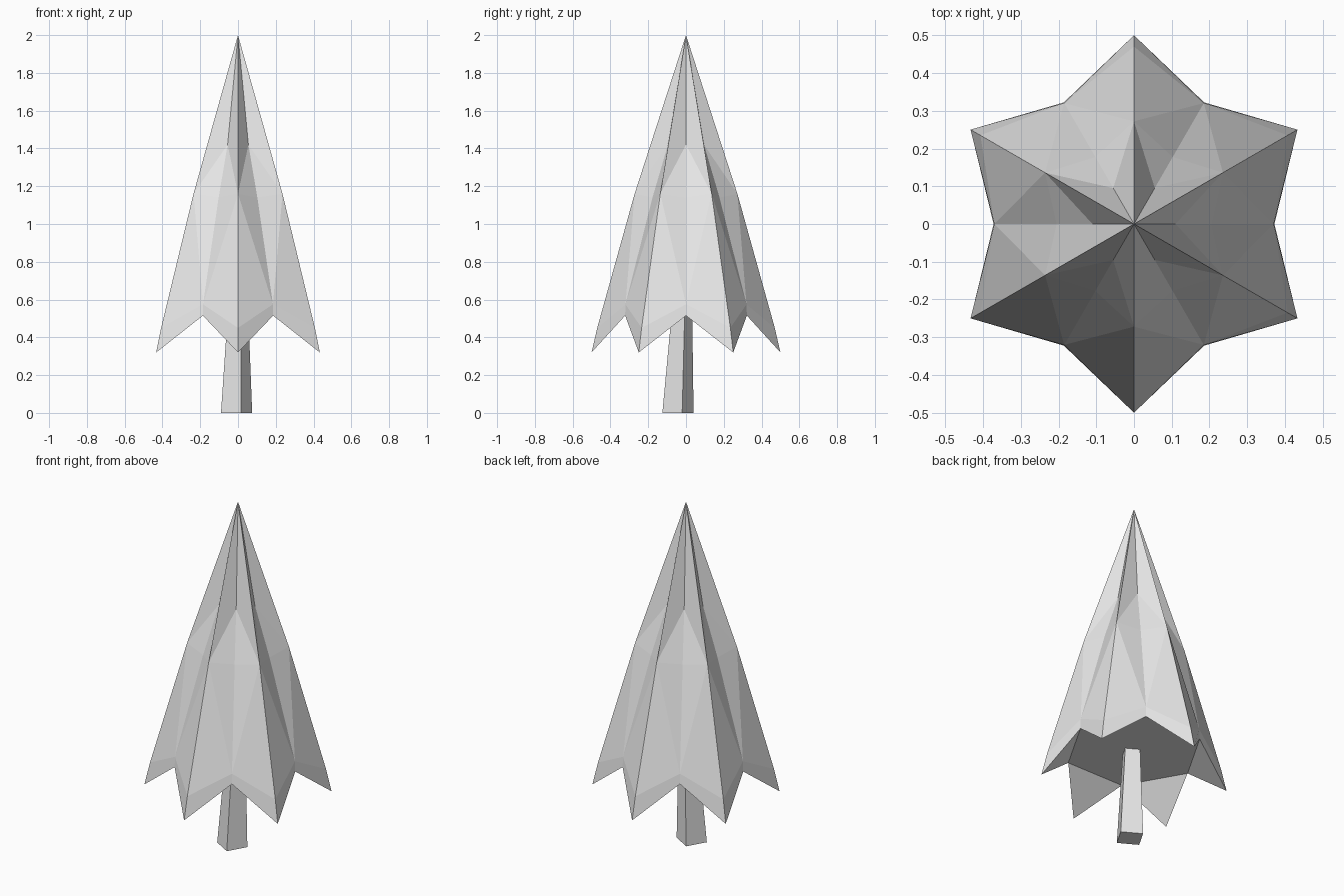
import bpy, bmesh, math

if "Cube" in bpy.data.objects:
    bpy.data.objects.remove(bpy.data.objects["Cube"], do_unlink=True)

grey = bpy.data.materials.new("plain_grey")
grey.use_nodes = True
COLOUR = (0.8, 0.8, 0.8, 1)
grey.diffuse_color = COLOUR
grey.node_tree.nodes["Principled BSDF"].inputs["Base Color"].default_value = COLOUR


def polar(radius, degrees, z, centre=(0, 0)):
    a = math.radians(degrees)
    return (centre[0] + radius * math.cos(a), centre[1] + radius * math.sin(a), z)


def finish(bm, name):
    bmesh.ops.recalc_face_normals(bm, faces=bm.faces[:])
    mesh = bpy.data.meshes.new(name)
    bm.to_mesh(mesh)
    bm.free()
    mesh.materials.append(grey)
    obj = bpy.data.objects.new(name, mesh)
    bpy.context.collection.objects.link(obj)
    return obj


def ring(bm, radius, z, start):
    return [bm.verts.new(polar(radius, start + 60 * i, z)) for i in range(6)]


# Foliage: six folded points, with ridges and valleys meeting at the top
bm = bmesh.new()
apex = bm.verts.new((0, 0, 2))
tip = ring(bm, 0.5, 0.32, 30)
hem = ring(bm, 0.47, 0.45, 30)
ridge = ring(bm, 0.272, 1.16, 30)
notch = ring(bm, 0.372, 0.515, 0)
fold = ring(bm, 0.37, 0.575, 0)
valley_mid = ring(bm, 0.205, 1.14, 0)
valley_top = ring(bm, 0.11, 1.42, 0)

for i in range(6):
    # each ridge has a valley on either side
    for j in (i, (i + 1) % 6):
        bm.faces.new((apex, valley_top[j], ridge[i]))
        bm.faces.new((valley_top[j], valley_mid[j], ridge[i]))
        bm.faces.new((valley_mid[j], fold[j], ridge[i]))
        bm.faces.new((ridge[i], fold[j], hem[i]))
        bm.faces.new((fold[j], notch[j], tip[i], hem[i]))
    # inner side of the hanging point
    bm.faces.new((notch[i], notch[(i + 1) % 6], tip[i]))
bm.faces.new(notch)
finish(bm, "foliage")

# Trunk: square, slightly leaning and tapered
bm = bmesh.new()
foot = [bm.verts.new(polar(0.0855, 15 + 90 * i, 0, (-0.0075, -0.0425))) for i in range(4)]
head = [bm.verts.new(polar(0.057, 15 + 90 * i, 0.515, (0, -0.022))) for i in range(4)]
bm.faces.new(foot)
bm.faces.new(head)
for i in range(4):
    k = (i + 1) % 4
    bm.faces.new((foot[i], foot[k], head[k], head[i]))
finish(bm, "trunk")
